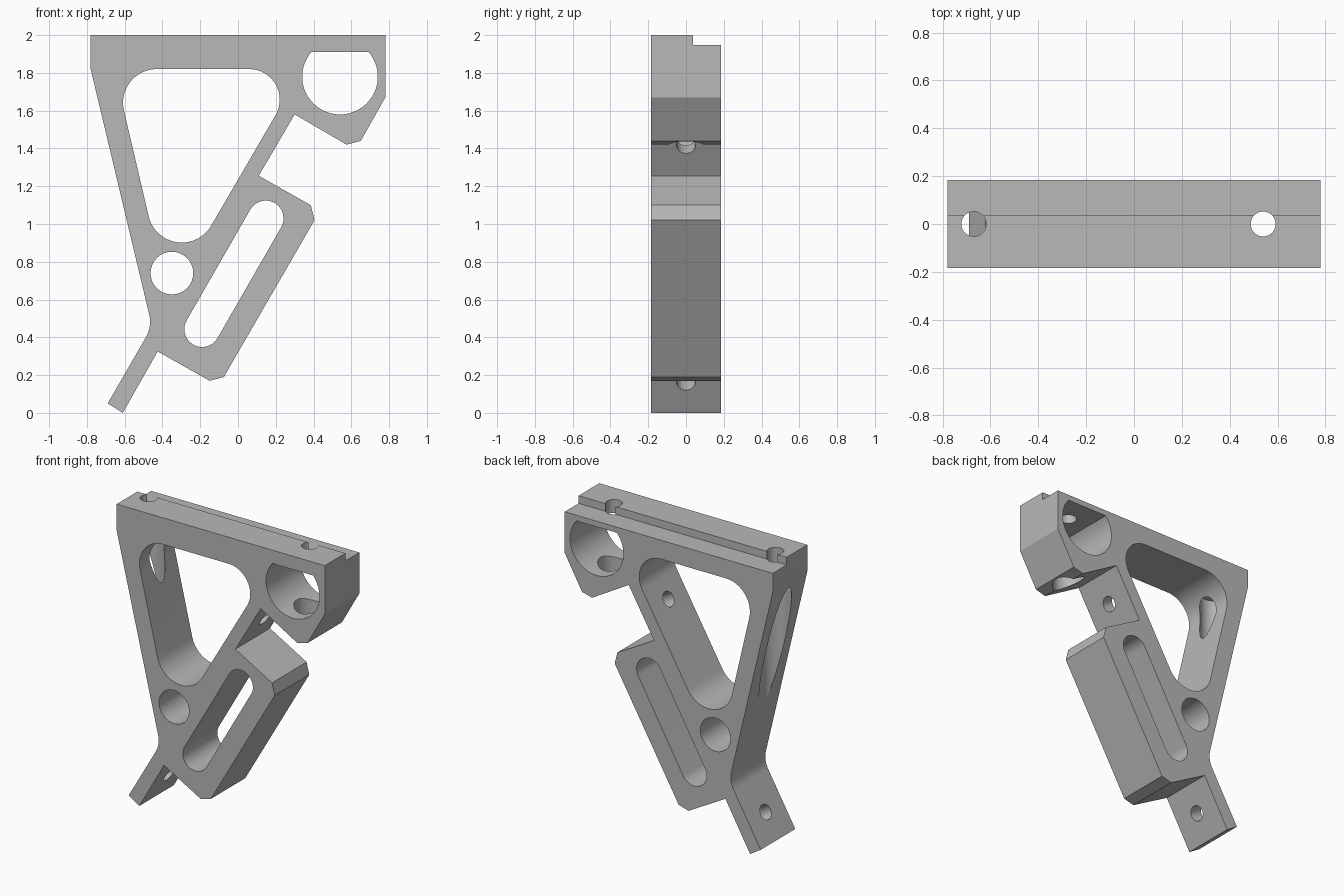
import bpy, bmesh, math
from mathutils import Vector, Matrix

if "Cube" in bpy.data.objects:
    bpy.data.objects.remove(bpy.data.objects["Cube"], do_unlink=True)

HALF = 0.185                      # half thickness of the plate
TILT = math.radians(60)           # slope of the diagonal rail

grey = bpy.data.materials.new("plain grey")
grey.use_nodes = True
grey.diffuse_color = (0.48, 0.48, 0.48, 1)
grey.node_tree.nodes["Principled BSDF"].inputs["Base Color"].default_value = (0.48, 0.48, 0.48, 1)


def rounded(corners, steps=20):
    """Outline from (x, z, radius) corners, with an arc at each radius."""
    out = []
    for i, (x, z, r) in enumerate(corners):
        p = Vector((x, z))
        if r == 0:
            out.append(p)
            continue
        a = (Vector(corners[i - 1][:2]) - p).normalized()
        b = (Vector(corners[(i + 1) % len(corners)][:2]) - p).normalized()
        half = a.angle(b) / 2
        centre = p + (a + b).normalized() * r / math.sin(half)
        start = p + a * r / math.tan(half) - centre
        end = p + b * r / math.tan(half) - centre
        sweep = start.angle_signed(end)
        for k in range(steps + 1):
            out.append(centre + Matrix.Rotation(-sweep * k / steps, 2) @ start)
    return out


def arc(cx, cz, r, a0, a1, steps=32):
    """Points on an arc, angles in radians."""
    return [Vector((cx + r * math.cos(a0 + (a1 - a0) * k / steps),
                    cz + r * math.sin(a0 + (a1 - a0) * k / steps))) for k in range(steps + 1)]


def make_object(name, bm):
    bmesh.ops.recalc_face_normals(bm, faces=bm.faces)
    mesh = bpy.data.meshes.new(name)
    bm.to_mesh(mesh)
    bm.free()
    mesh.materials.append(grey)
    ob = bpy.data.objects.new(name, mesh)
    bpy.context.collection.objects.link(ob)
    return ob


def prism(name, outline, y0, y1):
    bm = bmesh.new()
    face = bm.faces.new([bm.verts.new((p.x, y0, p.y)) for p in outline])
    side = bmesh.ops.extrude_face_region(bm, geom=[face])["geom"]
    verts = [v for v in side if isinstance(v, bmesh.types.BMVert)]
    bmesh.ops.translate(bm, verts=verts, vec=(0, y1 - y0, 0))
    return make_object(name, bm)


def rod(name, start, end, radius):
    """Cylinder in the middle plane between two (x, z) points."""
    a, b = Vector((start[0], 0, start[1])), Vector((end[0], 0, end[1]))
    bm = bmesh.new()
    turn = (b - a).to_track_quat('Z', 'Y').to_matrix().to_4x4()
    bmesh.ops.create_cone(bm, cap_ends=True, segments=48, radius1=radius, radius2=radius,
                          depth=(b - a).length, matrix=Matrix.Translation((a + b) / 2) @ turn)
    return make_object(name, bm)


# Bracket silhouette
bracket = prism("bracket", rounded([
    (-0.78, 2, 0), (0.78, 2, 0), (0.78, 1.67, 0), (0.65, 1.44, 0), (0.575, 1.42, 0),
    (0.30, 1.58, 0), (0.11, 1.255, 0), (0.385, 1.10, 0), (0.405, 1.02, 0),
    (-0.075, 0.19, 0), (-0.15, 0.17, 0), (-0.425, 0.325, 0), (-0.61, 0, 0),
    (-0.69, 0.05, 0), (-0.455, 0.457, 0.163), (-0.78, 1.82, 0)]), -HALF, HALF)

cutters = []


def window(name, outline):
    cutters.append(prism(name, outline, -0.4, 0.4))


# Openings through the plate
window("triangle_window", rounded([(-0.655, 1.82, 0.178), (0.341, 1.82, 0.162), (-0.37, 0.6, 0.18)]))
window("round_hole", arc(-0.35, 0.74, 0.113, 0, 2 * math.pi)[:-1])
window("slot", arc(0.147, 1.03, 0.094, TILT - math.pi / 2, TILT + math.pi / 2)
       + arc(-0.19, 0.443, 0.094, TILT + math.pi / 2, TILT + 1.5 * math.pi))
flat = math.asin(0.13 / 0.2)
window("flat_topped_hole", arc(0.54, 1.78, 0.2, math.pi - flat, 2 * math.pi + flat, 48))

# Ledge along the back of the top
cutters.append(prism("ledge", [Vector(p) for p in ((-1, 1.948), (1, 1.948), (1, 2.2), (-1, 2.2))],
                     0.036, 0.4))

# Vertical screw holes with wider bores beneath
for label, x, bore_top in (("right", -0.67, 1.82), ("left", 0.54, 1.75)):
    cutters.append(rod(label + "_screw_hole", (x, 1.6), (x, 2.2), 0.052))
    cutters.append(rod(label + "_bore", (x, 0.7), (x, bore_top), 0.1))

# Screw holes square to the diagonal rail
across = Vector((math.sin(TILT), -math.cos(TILT)))
for label, x, z in (("upper", 0.205, 1.417), ("lower", -0.518, 0.165)):
    mid = Vector((x, z))
    cutters.append(rod(label + "_rail_hole", mid - across * 0.25, mid + across * 0.1, 0.05))

for cutter in cutters:
    cutter.hide_render = True
    mod = bracket.modifiers.new(cutter.name, 'BOOLEAN')
    mod.operation = 'DIFFERENCE'
    mod.solver = 'EXACT'
    mod.object = cutter

# Apply the cuts and remove the cutters
bpy.context.view_layer.update()
graph = bpy.context.evaluated_depsgraph_get()
cut_mesh = bpy.data.meshes.new_from_object(bracket.evaluated_get(graph))
bracket.modifiers.clear()
bracket.data = cut_mesh
cut_mesh.materials.clear()
cut_mesh.materials.append(grey)
for cutter in cutters:
    bpy.data.objects.remove(cutter, do_unlink=True)

bpy.ops.object.select_all(action='DESELECT')
bracket.select_set(True)
bpy.context.view_layer.objects.active = bracket
bpy.ops.object.shade_smooth_by_angle(angle=math.radians(20))
